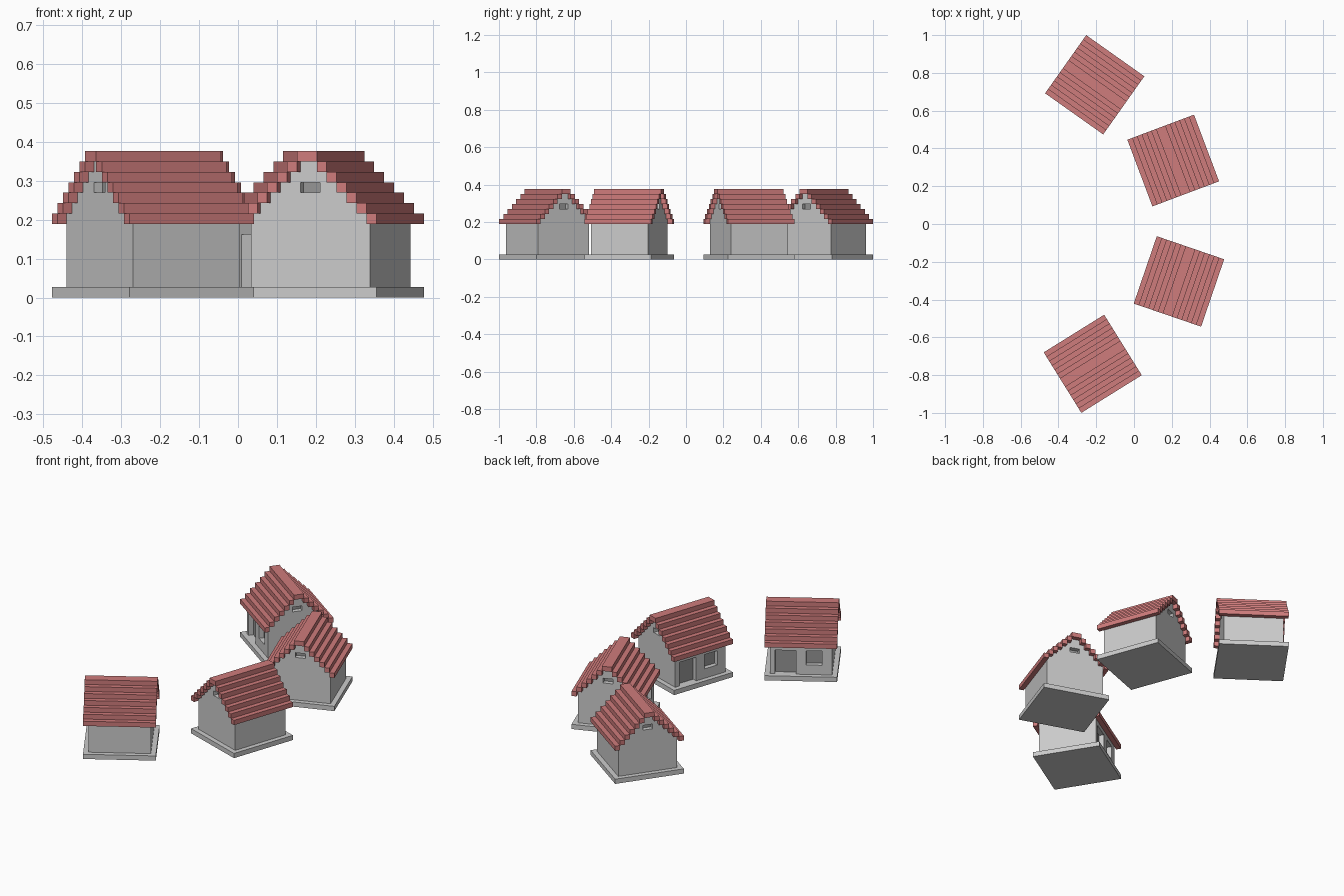
import bpy, bmesh, math
from mathutils import Matrix, Vector

if "Cube" in bpy.data.objects:
    bpy.data.objects.remove(bpy.data.objects["Cube"])

U = 0.02693            # block size: each house is 14 x 14 x 14 blocks


def material(name, rgb):
    m = bpy.data.materials.new(name)
    m.diffuse_color = (*rgb, 1)
    m.use_nodes = True
    m.node_tree.nodes["Principled BSDF"].inputs["Base Color"].default_value = m.diffuse_color
    return m


red = material("roof_red", (0.62, 0.2, 0.2))
dark = material("dark_grey", (0.3, 0.3, 0.3))


def add_box(bm, lo, hi):
    lo, hi = Vector(lo) * U, Vector(hi) * U
    size = hi - lo
    bmesh.ops.create_cube(bm, size=1, matrix=Matrix.Translation((lo + hi) / 2)
                          @ Matrix.Diagonal((*size, 1)))


def make(name, bm, mat=None):
    me = bpy.data.meshes.new(name)
    bmesh.ops.recalc_face_normals(bm, faces=bm.faces[:])
    bm.to_mesh(me)
    bm.free()
    if mat:
        me.materials.append(mat)
    ob = bpy.data.objects.new(name, me)
    bpy.context.collection.objects.link(ob)
    return ob


def boxes(name, parts, mat=None):
    bm = bmesh.new()
    for lo, hi in parts:
        add_box(bm, lo, hi)
    return make(name, bm, mat)


# base slab
base = boxes("base", [((-7, -7, 0), (7, 7, 1))])

# walls: stepped gable profile extruded along the ridge
half = [(6, 1)]
for i in range(6):
    half += [(6 - i, 8 + i), (5 - i, 8 + i)]
half = half[:-1] + [(0, 13)]
profile = half + [(-y, z) for y, z in reversed(half[:-1])]
bm = bmesh.new()
face = bm.faces.new([bm.verts.new((-6 * U, y * U, z * U)) for y, z in profile])
ext = bmesh.ops.extrude_face_region(bm, geom=[face])
bmesh.ops.translate(bm, vec=(12 * U, 0, 0),
                    verts=[v for v in ext["geom"] if isinstance(v, bmesh.types.BMVert)])
walls = make("walls", bm)

# one-block-deep recesses for door, window and both gable vents
cutter = boxes("opening_cutter", [
    ((-5, -6.5, 1), (-1, -5, 6)),
    ((1, -6.5, 3), (4, -5, 6)),
    ((-6.5, -1, 10), (-5, 1, 11)),
    ((5, -1, 10), (6.5, 1, 11))])
cutter.hide_render = True
mod = walls.modifiers.new("openings", 'BOOLEAN')
mod.object = cutter
mod.solver = 'EXACT'
dg = bpy.context.evaluated_depsgraph_get()
walls.data = bpy.data.meshes.new_from_object(walls.evaluated_get(dg))
walls.modifiers.clear()
bpy.data.objects.remove(cutter)

# dark panels at the back of the recesses
door = boxes("door", [((-5, -5.03, 1), (-1, -4.9, 6))], dark)
window = boxes("window", [((1, -5.03, 3), (4, -4.9, 6))], dark)
vents = boxes("gable_vents", [((s * 5 - .03, -1, 10), (s * 5 + .03, 1, 11))
                              for s in (-1, 1)], dark)

# roof: stepped rows of boards on both slopes, meeting at the ridge
rows = []
for i in range(7):
    rows += [((-7, 6 - i, 7 + i), (7, 7 - i, 8 + i)),
             ((-7, i - 7, 7 + i), (7, i - 6, 8 + i))]
roof = boxes("roof", rows, red)

# four houses on an arc, door sides facing its centre: x, y, facing angle
places = [(-0.2184, -0.740, 121.9), (0.238, -0.304, 161.1),
          (0.2075, 0.336, 200.6), (-0.208, 0.737, 234.7)]
parts = [base, walls, door, window, vents, roof]
for n, (x, y, a) in enumerate(places):
    m = Matrix.Translation((x, y, 0)) @ Matrix.Rotation(math.radians(a + 90), 4, 'Z')
    for p in parts:
        ob = p
        if n:
            ob = p.copy()
            ob.name = f"{p.name}_{n + 1}"
            bpy.context.collection.objects.link(ob)
        ob.matrix_world = m
